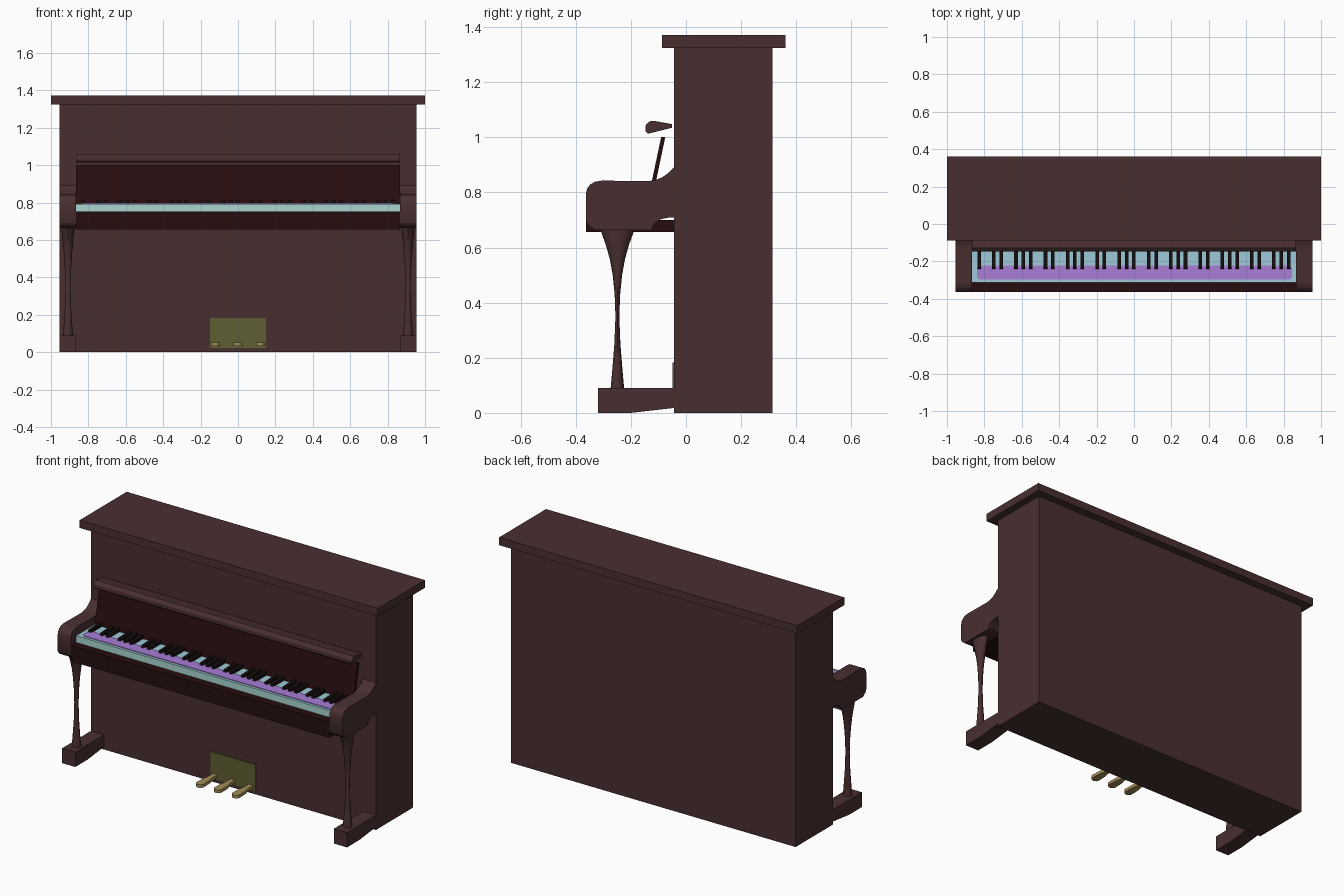
import bpy, bmesh, math

if "Cube" in bpy.data.objects:
    bpy.data.objects.remove(bpy.data.objects["Cube"])


def mat(name, r, g, b):
    """Flat material from sRGB 0-255, stored as linear."""
    lin = [((c / 255 + 0.055) / 1.055) ** 2.4 if c > 10 else c / 255 / 12.92 for c in (r, g, b)]
    m = bpy.data.materials.new(name)
    m.diffuse_color = (*lin, 1)
    m.use_nodes = True
    m.node_tree.nodes["Principled BSDF"].inputs["Base Color"].default_value = m.diffuse_color
    return m


WOOD = mat("brown wood", 73, 47, 48)
DARK = mat("dark wood", 38, 13, 15)
BLACK = mat("black key", 24, 14, 14)
BLUE = mat("pale blue key top", 158, 202, 217)
TEAL = mat("pale teal key front", 168, 214, 208)
PURPLE = mat("purple strip", 168, 125, 214)
OLIVE = mat("olive plate", 96, 95, 52)
GOLD = mat("brass", 162, 142, 86)


def finish(name, bm, material, smooth=False):
    bmesh.ops.recalc_face_normals(bm, faces=bm.faces)
    me = bpy.data.meshes.new(name)
    bm.to_mesh(me)
    bm.free()
    ob = bpy.data.objects.new(name, me)
    bpy.context.collection.objects.link(ob)
    me.materials.append(material)
    if smooth:
        bpy.ops.object.select_all(action='DESELECT')
        ob.select_set(True)
        bpy.context.view_layer.objects.active = ob
        bpy.ops.object.shade_smooth_by_angle(angle=math.radians(35))
    return ob


def loft(name, rings, material, smooth=False):
    """Skin closed rings of points and cap both ends."""
    bm = bmesh.new()
    rows = [[bm.verts.new(p) for p in ring] for ring in rings]
    n = len(rows[0])
    for a, b in zip(rows, rows[1:]):
        for i in range(n):
            j = (i + 1) % n
            bm.faces.new((a[i], a[j], b[j], b[i]))
    bm.faces.new(rows[0])
    bm.faces.new(rows[-1])
    return finish(name, bm, material, smooth)


def side_prism(name, prof, x0, x1, material, smooth=False):
    """Extrude a (y, z) profile along x."""
    return loft(name, [[(x, y, z) for y, z in prof] for x in (x0, x1)], material, smooth)


def plan_prism(name, prof, z0, z1, material, smooth=False):
    """Extrude an (x, y) profile along z."""
    return loft(name, [[(x, y, z) for x, y in prof] for z in (z0, z1)], material, smooth)


def box(name, x0, x1, y0, y1, z0, z1, material):
    return plan_prism(name, [(x0, y0), (x1, y0), (x1, y1), (x0, y1)], z0, z1, material)


# Cabinet and lid
box("cabinet", -0.955, 0.955, -0.043, 0.314, 0, 1.325, WOOD)
box("lid", -1, 1, -0.088, 0.362, 1.325, 1.372, WOOD)

# Key bed with raised front rail
side_prism("key_bed", [(-0.363, 0.657), (-0.043, 0.657), (-0.043, 0.7), (-0.31, 0.7),
                       (-0.31, 0.752), (-0.363, 0.752)], -0.867, 0.867, DARK)

# White keys: blue on top, teal on the front
keys = box("white_keys", -0.867, 0.867, -0.312, -0.13, 0.7, 0.793, BLUE)
keys.data.materials.append(TEAL)
for p in keys.data.polygons:
    p.material_index = 1 if p.normal.y < -0.5 else 0

# Purple strip lying on the keys
plan_prism("key_strip", [(-0.84, -0.285), (-0.825, -0.296), (0.83, -0.296), (0.845, -0.285),
                         (0.845, -0.235), (0.83, -0.222), (-0.825, -0.222), (-0.84, -0.235)],
           0.792, 0.797, PURPLE)

# Black keys in groups of two and three
step = 0.0394
for i in range(-2, 41):
    if i % 7 in (0, 1, 3, 4, 5):
        x = -0.749 + i * step
        side_prism("black_key", [(-0.242, 0.79), (-0.236, 0.81), (-0.13, 0.814), (-0.13, 0.79)],
                   x - 0.0095, x + 0.0095, BLACK)

# Sloping fallboard and music shelf above it
side_prism("fallboard", [(-0.143, 0.75), (-0.09, 1.002), (-0.075, 1.002), (-0.128, 0.75)],
           -0.867, 0.867, DARK)
side_prism("music_shelf", [(-0.05, 1.035), (-0.05, 1.048), (-0.118, 1.06), (-0.128, 1.06),
                           (-0.142, 1.05), (-0.147, 1.042), (-0.147, 1.022), (-0.138, 1.013)],
           -0.867, 0.867, WOOD)

# Arms, legs and feet on both sides
arm = [(-0.043, 0.892), (-0.065, 0.87), (-0.09, 0.853), (-0.115, 0.844), (-0.14, 0.841),
       (-0.305, 0.843), (-0.33, 0.839), (-0.348, 0.829), (-0.359, 0.814), (-0.363, 0.795),
       (-0.363, 0.697), (-0.353, 0.68), (-0.33, 0.664), (-0.12, 0.664), (-0.122, 0.676),
       (-0.11, 0.692), (-0.09, 0.703), (-0.07, 0.708), (-0.043, 0.709)]
foot = [(-0.32, 0), (-0.2, 0), (-0.043, 0.018), (-0.043, 0.09), (-0.32, 0.09)]
# leg sections: height, half width in x, half depth in y
leg = [(0.085, 0.027, 0.025), (0.15, 0.022, 0.019), (0.25, 0.016, 0.011), (0.35, 0.014, 0.007),
       (0.43, 0.016, 0.010), (0.50, 0.020, 0.017), (0.56, 0.025, 0.028), (0.61, 0.030, 0.042),
       (0.64, 0.033, 0.053), (0.67, 0.035, 0.063)]
for s, side in ((-1, "left"), (1, "right")):
    side_prism(side + "_arm", arm, s * 0.867, s * 0.955, WOOD, True)
    side_prism(side + "_foot", foot, s * 0.867, s * 0.955, WOOD)
    rings = []
    for z, w, d in leg:
        ring = []
        for k in range(12):
            a = math.tau * k / 12
            ring.append((s * 0.909 + w * math.cos(a), -0.249 + d * math.sin(a), z))
        rings.append(ring)
    loft(side + "_leg", rings, WOOD, True)

# Pedal plate and three pedals with rounded tips
box("pedal_plate", -0.15, 0.15, -0.049, -0.04, 0.022, 0.182, OLIVE)
for x in (-0.12, 0, 0.12):
    tip = [(x + 0.024 * math.cos(a), -0.19 + 0.022 * math.sin(a))
           for a in (math.pi + math.pi * k / 8 for k in range(9))]
    outline = tip + [(x + 0.022, -0.13), (x + 0.015, -0.1), (x + 0.015, -0.042),
                     (x - 0.015, -0.042), (x - 0.015, -0.1), (x - 0.022, -0.13)]
    plan_prism("pedal", outline, 0.034, 0.053, GOLD, True)
